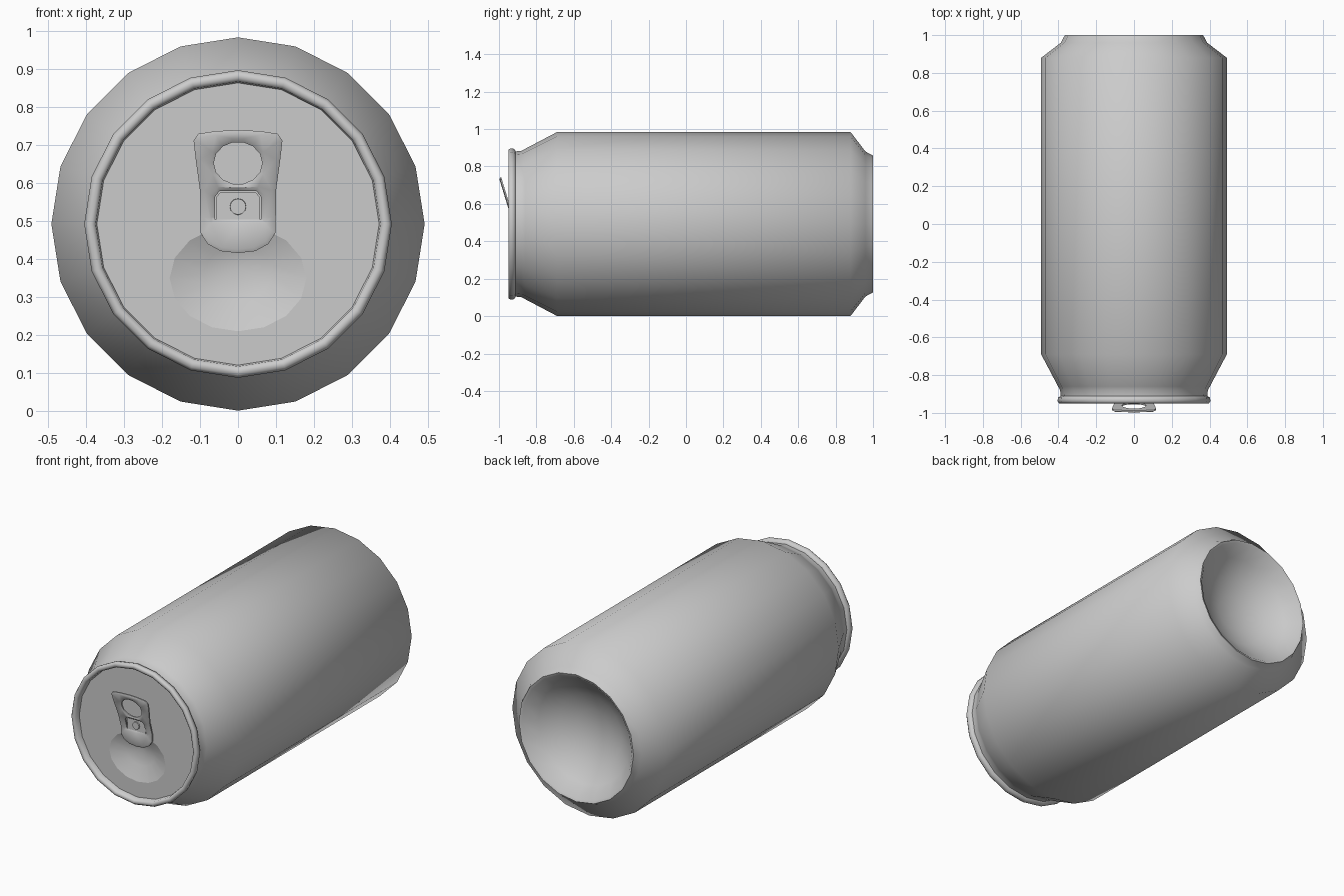
import bpy, bmesh, math
from mathutils import Matrix, Vector

if "Cube" in bpy.data.objects:
    bpy.data.objects.remove(bpy.data.objects["Cube"], do_unlink=True)

CZ = 0.4925      # height of the can axis
SIDES = 20
LID_Y = -0.915

metal = bpy.data.materials.new("grey_metal")
metal.use_nodes = True
metal.diffuse_color = (0.6, 0.6, 0.6, 1)
metal.node_tree.nodes["Principled BSDF"].inputs["Base Color"].default_value = (0.6, 0.6, 0.6, 1)


def finish(name, bm, angle=40):
    """Turn a bmesh into a smooth-shaded object."""
    mesh = bpy.data.meshes.new(name)
    bm.to_mesh(mesh)
    bm.free()
    mesh.materials.append(metal)
    obj = bpy.data.objects.new(name, mesh)
    bpy.context.collection.objects.link(obj)
    bpy.ops.object.select_all(action='DESELECT')
    obj.select_set(True)
    bpy.context.view_layer.objects.active = obj
    bpy.ops.object.shade_smooth_by_angle(angle=math.radians(angle))
    return obj


def lathe(name, profile, closed=False, angle=40):
    """Spin (y, radius) points round the can axis."""
    bm = bmesh.new()
    verts = [bm.verts.new((r, y, CZ)) for y, r in profile]
    edges = [bm.edges.new(p) for p in zip(verts, verts[1:])]
    if closed:
        edges.append(bm.edges.new((verts[-1], verts[0])))
    bmesh.ops.spin(bm, geom=verts + edges, cent=(0, 0, CZ), axis=(0, 1, 0),
                   angle=math.tau, steps=SIDES)
    bmesh.ops.remove_doubles(bm, verts=bm.verts[:], dist=0.0005)
    bmesh.ops.recalc_face_normals(bm, faces=bm.faces[:])
    return finish(name, bm, angle)


def ellipse(cz, rx, rz, n):
    return [(rx * math.cos(math.tau * i / n), cz + rz * math.sin(math.tau * i / n))
            for i in range(n)]


def mirrored(half):
    """Complete a right-hand outline, listed top to bottom, with its mirror."""
    return half + [(-x, z) for x, z in reversed(half) if x > 0]


def filled(loops, y):
    """Flat front-facing sheet: the first loop is the outline, others are holes."""
    bm = bmesh.new()
    for loop in loops:
        vs = [bm.verts.new((x, y, z)) for x, z in loop]
        for i, v in enumerate(vs):
            bm.edges.new((vs[i - 1], v))
    bmesh.ops.triangle_fill(bm, use_beauty=True, edges=bm.edges[:], normal=(0, -1, 0))
    flip = [f for f in bm.faces if f.normal.y > 0]
    bmesh.ops.reverse_faces(bm, faces=flip)
    return bm


def thicken(bm, depth):
    """Give a sheet a back and side walls."""
    ret = bmesh.ops.extrude_face_region(bm, geom=bm.faces[:], use_keep_orig=True)
    new = [g for g in ret["geom"] if isinstance(g, bmesh.types.BMVert)]
    bmesh.ops.translate(bm, verts=new, vec=(0, depth, 0))
    bmesh.ops.recalc_face_normals(bm, faces=bm.faces[:])


# Can wall with neck, shoulders and hollow domed base
lathe("can_body", [
    (-0.915, 0.388), (-0.88, 0.391), (-0.86, 0.402), (-0.69, 0.4915),
    (0.88, 0.4915), (0.96, 0.387), (1.0, 0.366),
    (0.995, 0.352), (0.93, 0.29), (0.87, 0.2), (0.835, 0.1), (0.825, 0)], angle=62)

# Rolled seam round the lid
lathe("lid_rim", [
    (-0.91, 0.388), (-0.919, 0.402), (-0.938, 0.405), (-0.949, 0.397),
    (-0.95, 0.385), (-0.943, 0.375), (-0.91, 0.371)], closed=True, angle=60)

# Lid with an opening for the pressed drinking panel
panel = ellipse(0.35, 0.18, 0.14, 16)
finish("lid", filled([ellipse(CZ, 0.373, 0.373, SIDES), panel], LID_Y))

# Dished drinking panel
bm = bmesh.new()
centre = Vector((0, LID_Y + 0.045, 0.375))
outer = [bm.verts.new((x, LID_Y, z)) for x, z in panel]
inner = [bm.verts.new(v.co.lerp(centre, 0.5) + Vector((0, 0.006, 0))) for v in outer]
tip = bm.verts.new(centre)
for i in range(len(outer)):
    bm.faces.new((outer[i - 1], outer[i], inner[i], inner[i - 1]))
    bm.faces.new((inner[i - 1], inner[i], tip))
bm.normal_update()
bmesh.ops.reverse_faces(bm, faces=[f for f in bm.faces if f.normal.y > 0])
finish("drinking_panel", bm)

# Pull tab: finger hole, rivet window, rounded front edges, bent outward
outline = mirrored([(0, 0.74), (0.06, 0.737), (0.105, 0.73), (0.117, 0.712),
                    (0.111, 0.66), (0.1, 0.58), (0.099, 0.47), (0.08, 0.44),
                    (0.045, 0.421), (0, 0.416)])
window = mirrored([(0, 0.58), (0.048, 0.58), (0.06, 0.565), (0.061, 0.505), (0, 0.505)])
bm = filled([outline, ellipse(0.653, 0.064, 0.056, 14), window], -0.925)
thicken(bm, 0.008)
front = [f for f in bm.faces if f.normal.y < -0.9]
bmesh.ops.inset_region(bm, faces=front, thickness=0.01, depth=0.005, use_even_offset=True)
bmesh.ops.bisect_plane(bm, geom=bm.verts[:] + bm.edges[:] + bm.faces[:],
                       plane_co=(0, 0, 0.51), plane_no=(0, 0, 1))
for v in bm.verts:
    v.co.y -= max(0, v.co.z - 0.51) * 0.305
finish("pull_tab", bm, 50)

# Tongue inside the tab window
bm = filled([mirrored([(0, 0.577), (0.046, 0.577), (0.057, 0.563),
                       (0.058, 0.495), (0, 0.495)])], -0.925)
thicken(bm, 0.008)
finish("tab_tongue", bm)

# Rivet
bm = bmesh.new()
bmesh.ops.create_cone(bm, cap_ends=True, segments=12, radius1=0.023, radius2=0.021,
                      depth=0.02, matrix=Matrix.Translation((0, -0.922, 0.538))
                      @ Matrix.Rotation(math.pi / 2, 4, 'X'))
finish("rivet", bm)
